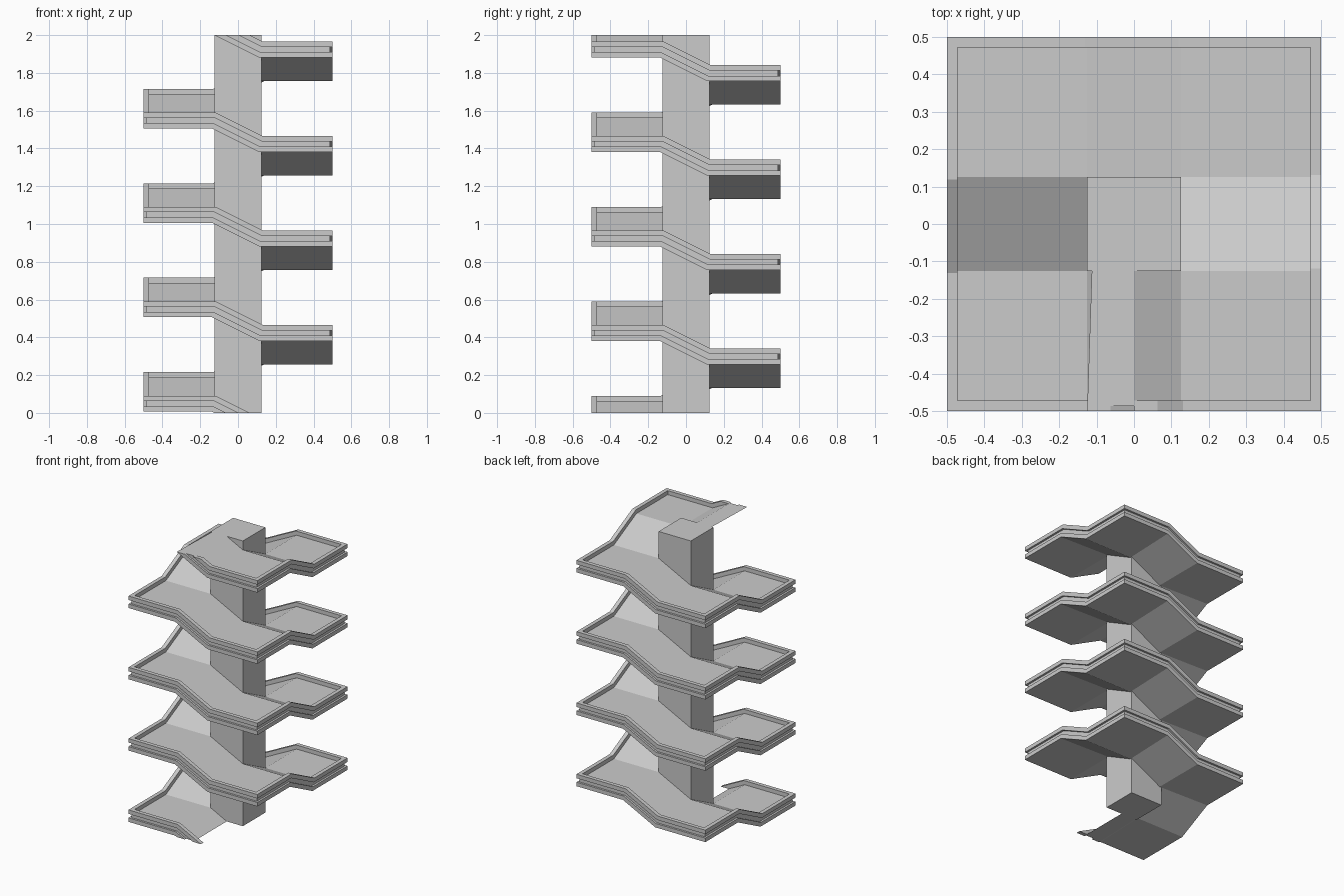
import bpy, bmesh, math
from mathutils import Vector

if "Cube" in bpy.data.objects:
    bpy.data.objects.remove(bpy.data.objects["Cube"])

HALF_RUN = 0.125      # half length of each sloped run, and half width of the column
DROP = 0.125          # height lost along each side
HEIGHT = 2.0
MITRE = math.tan(math.atan(DROP / (2 * HALF_RUN)) / 2)

# Ramp cross-section: (distance from the axis, height above the floor)
PROFILE = [(0.125, 0), (0.472, 0), (0.472, 0.028), (0.5, 0.028), (0.5, 0),
           (0.486, 0), (0.486, -0.028), (0.5, -0.028), (0.5, -0.056), (0.125, -0.056)]


def add_object(name, bm):
    bmesh.ops.recalc_face_normals(bm, faces=bm.faces)
    mesh = bpy.data.meshes.new(name)
    bm.to_mesh(mesh)
    bm.free()
    obj = bpy.data.objects.new(name, mesh)
    bpy.context.collection.objects.link(obj)
    return obj


def ring(bm, side, place):
    """One cross-section on a side; place(r, h) gives distance along it and height."""
    a = side * math.pi / 2
    along = Vector((math.cos(a), math.sin(a), 0))
    out = Vector((math.sin(a), -math.cos(a), 0))
    verts = []
    for r, h in PROFILE:
        u, z = place(r, h)
        u = max(-r, min(r, u))
        verts.append(bm.verts.new(along * u + out * r + Vector((0, 0, z))))
    return verts


# Square spiral ramp: flat corner landings joined by sloped runs
bm = bmesh.new()
rings = [ring(bm, 0, lambda r, h: (-r, HEIGHT + DROP / 2 + h))]
for side in range(17):
    mid = HEIGHT - side * DROP
    hi, lo = mid + DROP / 2, mid - DROP / 2
    rings.append(ring(bm, side, lambda r, h: (-HALF_RUN + h * MITRE, hi + h)))
    rings.append(ring(bm, side, lambda r, h: (HALF_RUN + h * MITRE, lo + h)))
    rings.append(ring(bm, side, lambda r, h: (r, lo + h)))
n = len(PROFILE)
for a, b in zip(rings, rings[1:]):
    for i in range(n):
        j = (i + 1) % n
        bm.faces.new((a[i], a[j], b[j], b[i]))
bmesh.ops.remove_doubles(bm, verts=bm.verts, dist=1e-5)

# Slice the ramp level with the column ends and cap the cuts
for z, sign in ((HEIGHT, 1), (0, -1)):
    cut = bmesh.ops.bisect_plane(bm, geom=bm.verts[:] + bm.edges[:] + bm.faces[:], dist=1e-6,
                                 plane_co=(0, 0, z), plane_no=(0, 0, sign), clear_outer=True)
    edges = [e for e in cut["geom_cut"] if isinstance(e, bmesh.types.BMEdge)]
    bmesh.ops.contextual_create(bm, geom=edges)
add_object("spiral_ramp", bm)

# Central square column
bm = bmesh.new()
bmesh.ops.create_cube(bm, size=1)
bmesh.ops.scale(bm, vec=(2 * HALF_RUN, 2 * HALF_RUN, HEIGHT), verts=bm.verts)
bmesh.ops.translate(bm, vec=(0, 0, HEIGHT / 2), verts=bm.verts)
add_object("central_column", bm)
